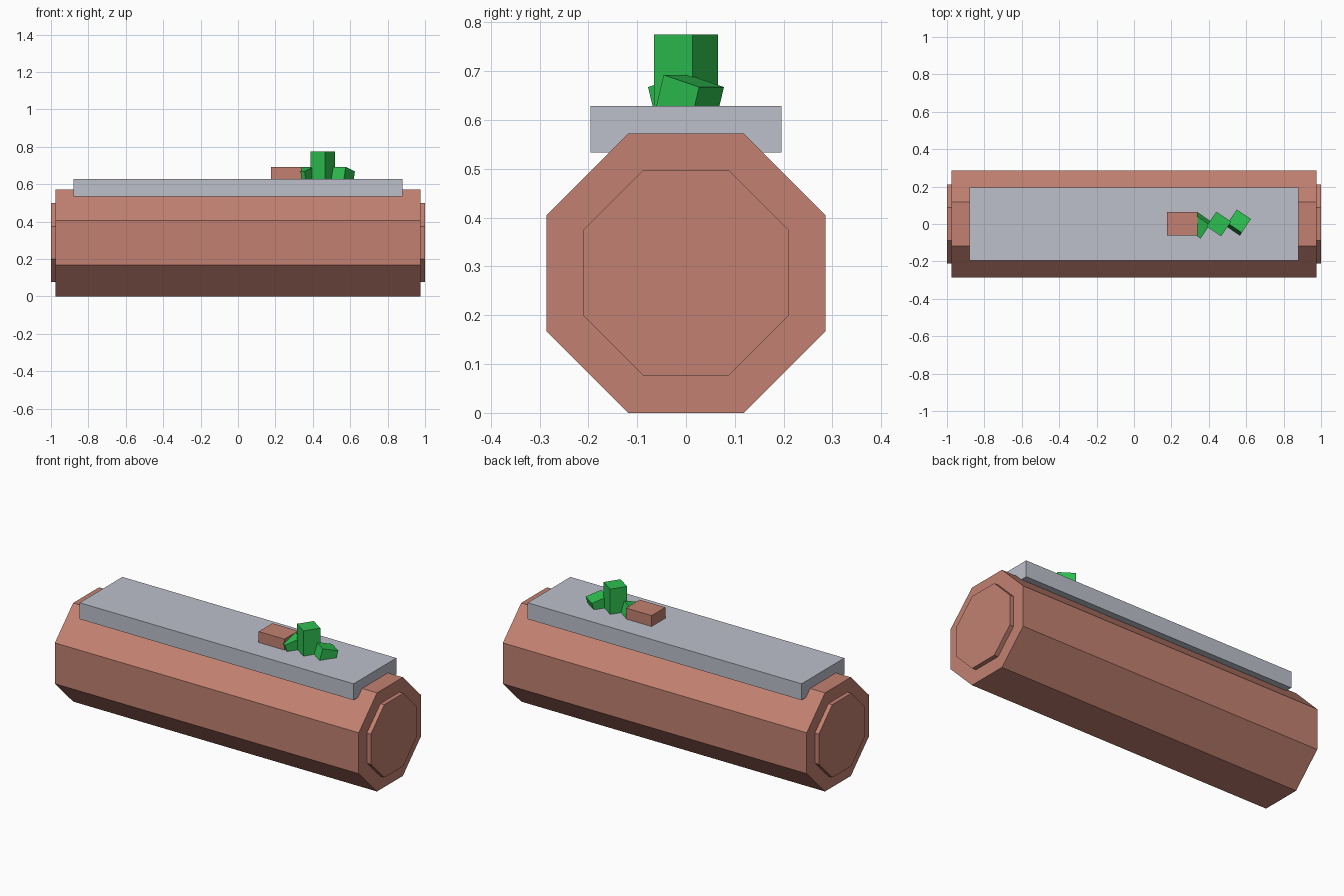
import bpy
from math import cos, pi, radians
from mathutils import Euler, Vector

cube = bpy.data.objects.get("Cube")
if cube:
    bpy.data.objects.remove(cube, do_unlink=True)


def material(name, colour):
    mat = bpy.data.materials.new(name)
    mat.use_nodes = True
    mat.diffuse_color = (*colour, 1)
    mat.node_tree.nodes["Principled BSDF"].inputs["Base Color"].default_value = (*colour, 1)
    return mat


bark = material("bark_brown", (0.54, 0.22, 0.165))
stone = material("pale_grey", (0.51, 0.53, 0.60))
leaf = material("leaf_green", (0.027, 0.52, 0.08))


def finish(name, mat):
    obj = bpy.context.object
    obj.name = obj.data.name = name
    obj.data.materials.append(mat)
    bpy.ops.object.transform_apply(location=True, rotation=True, scale=True)
    return obj


def box(name, centre, size, mat, rotation=(0, 0, 0)):
    bpy.ops.mesh.primitive_cube_add(size=1, location=centre, rotation=rotation)
    bpy.context.object.scale = size
    return finish(name, mat)


def octagon_bar(name, apothem, length, centre, mat):
    # Octagonal prism along x with flats on top and bottom
    bpy.ops.mesh.primitive_cylinder_add(vertices=8, radius=apothem / cos(pi / 8), depth=length)
    obj = bpy.context.object
    obj.data.transform(Euler((0, 0, pi / 8)).to_matrix().to_4x4())
    obj.rotation_euler = (0, pi / 2, 0)
    obj.location = centre
    return finish(name, mat)


# Log body and raised end caps
octagon_bar("log_body", 0.286, 1.95, (0, 0, 0.286), bark)
for side, x in (("left", 0.985), ("right", -0.985)):
    octagon_bar(side + "_end_cap", 0.211, 0.03, (x, 0, 0.287), bark)

# Flat slab on top, with a small block beside the plant
box("top_slab", (0, 0, 0.581), (1.758, 0.392, 0.095), stone)
box("small_block", (0.258, 0.002, 0.655), (0.165, 0.126, 0.074), bark)

# Plant: one upright stem and two stubby leaves leaning away from it
SIDE = 0.095
TURN = radians(-34)
box("plant_stem", (0.453, 0, 0.697), (SIDE, SIDE, 0.156), leaf, (0, 0, TURN))
for name, sign in (("left_leaf", 1), ("right_leaf", -1)):
    spin = Euler((radians(-16) * sign, 0, TURN))
    top = Vector((0.453 + 0.11 * sign, 0.016 * sign, 0.680))
    centre = top - spin.to_matrix() @ Vector((0, 0, 0.045))
    box(name, centre, (SIDE - 0.004, SIDE - 0.004, 0.09), leaf, spin)
